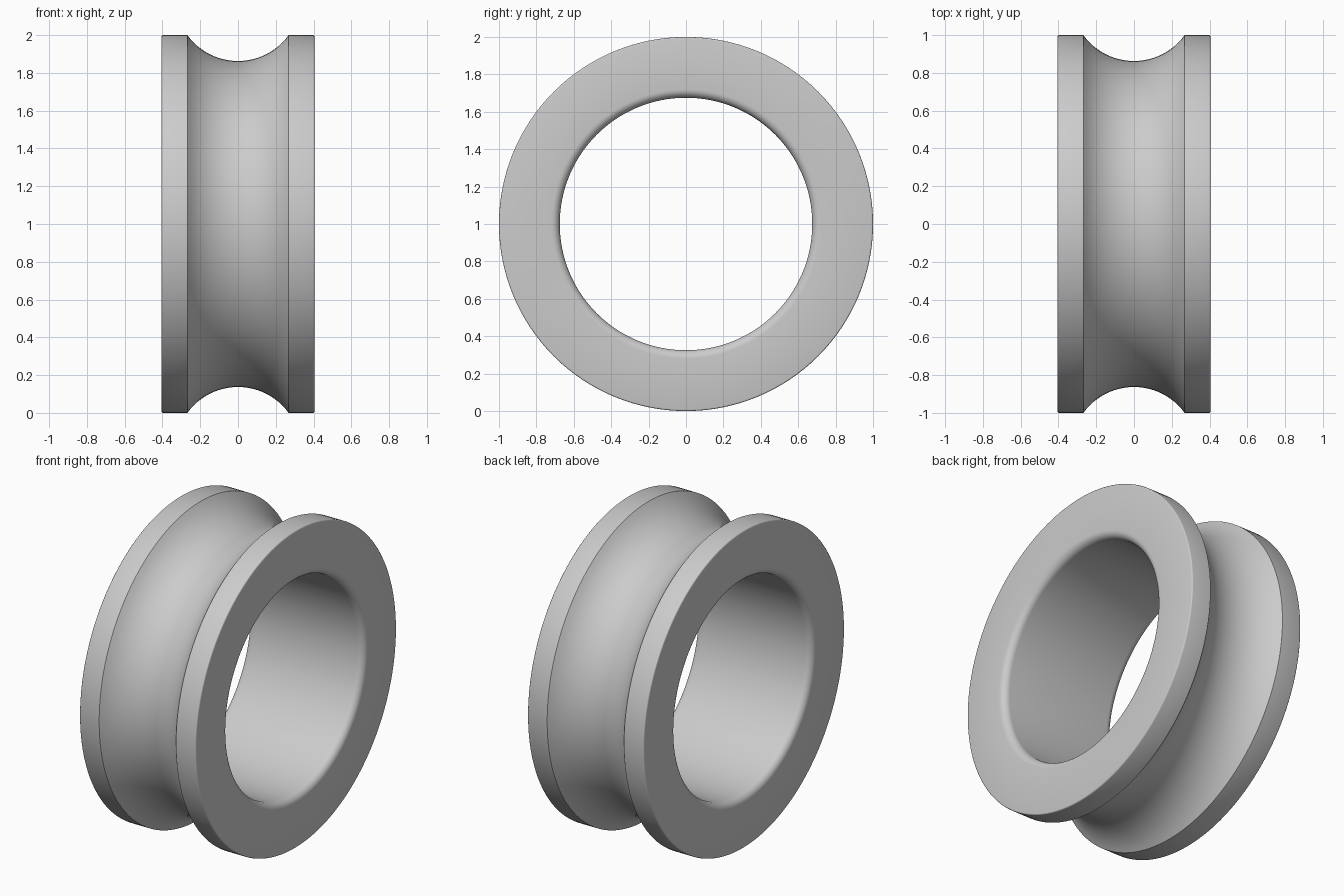
import bpy
import bmesh
from math import asin, cos, sin, pi, radians
from mathutils import Matrix, Vector

if "Cube" in bpy.data.objects:
    bpy.data.objects.remove(bpy.data.objects["Cube"], do_unlink=True)

HALF_WIDTH, OUTER, BORE = 0.405, 1.0, 0.675
GROOVE_HALF, GROOVE_DEPTH = 0.268, 0.137
FILLET, EDGE = 0.045, 0.008
STEPS = 128


def arc(cx, cr, radius, start, end, count):
    """Points (x, radius from axle) along a circular arc."""
    angles = [start + (end - start) * i / count for i in range(count + 1)]
    return [(cx + radius * cos(a), cr + radius * sin(a)) for a in angles]


# Half of the cross-section: groove, rim, side face, rounded bore edge
groove_r = (GROOVE_HALF**2 + GROOVE_DEPTH**2) / (2 * GROOVE_DEPTH)
groove_end = asin(GROOVE_HALF / groove_r)
half = arc(0, OUTER - GROOVE_DEPTH + groove_r, groove_r, -pi / 2, -pi / 2 + groove_end, 12)
half += arc(HALF_WIDTH - EDGE, OUTER - EDGE, EDGE, pi / 2, 0, 3)
half += arc(HALF_WIDTH - FILLET, BORE + FILLET, FILLET, 0, -pi / 2, 8)
profile = half + [(-x, r) for x, r in reversed(half[1:])]

# Revolve the section around the axle
bm = bmesh.new()
rings = []
for i in range(STEPS):
    turn = Matrix.Rotation(2 * pi * i / STEPS, 3, 'X')
    rings.append([bm.verts.new(turn @ Vector((x, 0, r)) + Vector((0, 0, OUTER)))
                  for x, r in profile])
for i, ring in enumerate(rings):
    following = rings[(i + 1) % STEPS]
    for j in range(len(ring)):
        k = (j + 1) % len(ring)
        bm.faces.new((ring[j], ring[k], following[k], following[j]))
bmesh.ops.recalc_face_normals(bm, faces=bm.faces)
mesh = bpy.data.meshes.new("grooved_ring")
bm.to_mesh(mesh)
bm.free()

# Plain grey finish
grey = bpy.data.materials.new("plain_grey")
grey.use_nodes = True
colour = (0.6, 0.6, 0.6, 1)
grey.diffuse_color = colour
grey.node_tree.nodes["Principled BSDF"].inputs["Base Color"].default_value = colour
mesh.materials.append(grey)

ring_object = bpy.data.objects.new("grooved_ring", mesh)
bpy.context.collection.objects.link(ring_object)
bpy.ops.object.select_all(action='DESELECT')
ring_object.select_set(True)
bpy.context.view_layer.objects.active = ring_object
bpy.ops.object.shade_smooth_by_angle(angle=radians(32))
